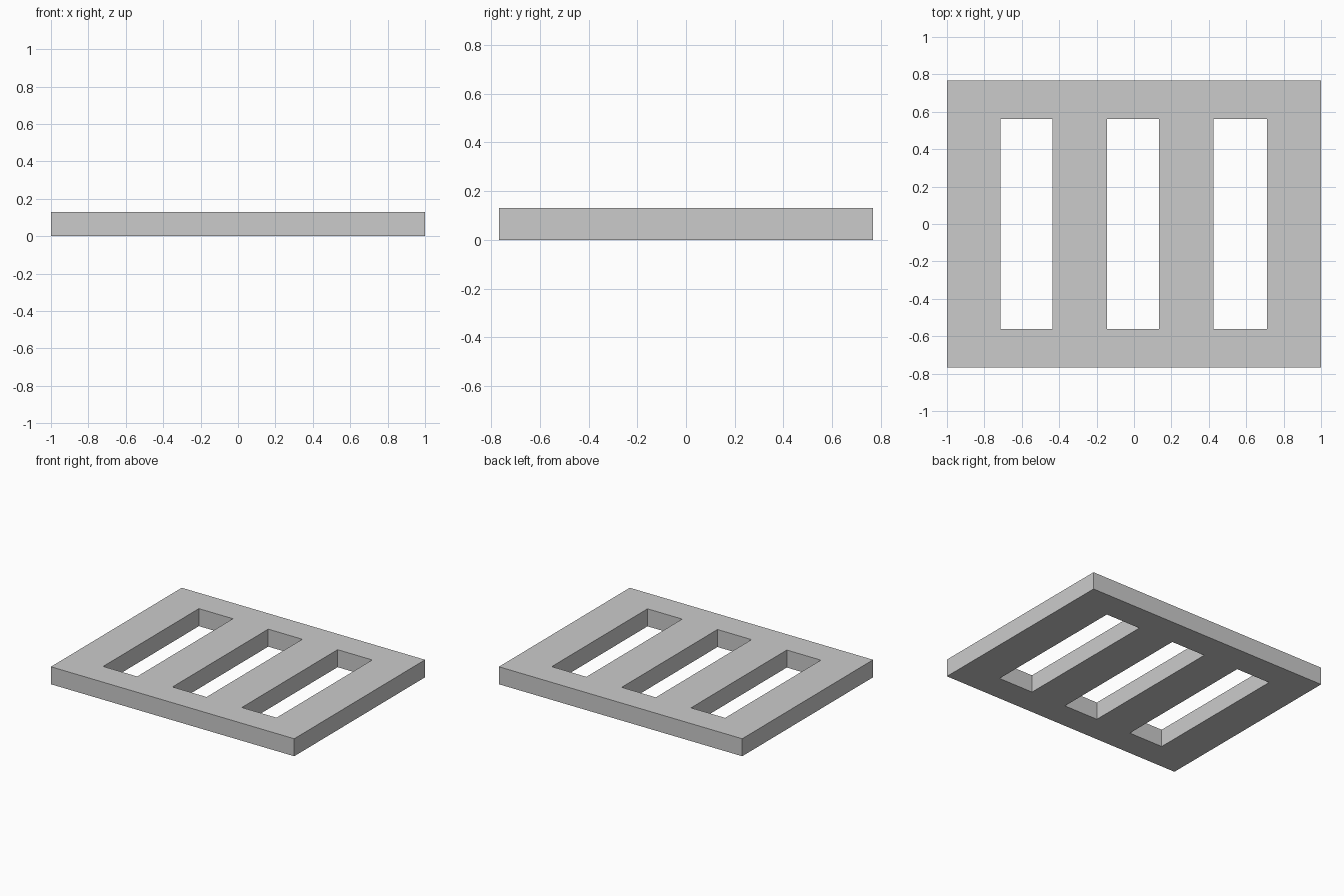
import bpy, bmesh

if "Cube" in bpy.data.objects:
    bpy.data.objects.remove(bpy.data.objects["Cube"])

# Grid lines of the slotted plate
XS = [-1.0, -0.715, -0.435, -0.145, 0.135, 0.425, 0.71, 1.0]
YS = [-0.768, -0.562, 0.562, 0.768]
THICKNESS = 0.13

# Flat frame: fill every cell except the three slots
bm = bmesh.new()
grid = [[bm.verts.new((x, y, 0)) for y in YS] for x in XS]
for i in range(len(XS) - 1):
    for j in range(len(YS) - 1):
        is_slot = i % 2 == 1 and j == 1
        if not is_slot:
            bm.faces.new((grid[i][j], grid[i + 1][j],
                          grid[i + 1][j + 1], grid[i][j + 1]))

# Raise the frame into a solid plate
geom = bmesh.ops.extrude_face_region(bm, geom=bm.faces[:], use_keep_orig=True)["geom"]
top = [v for v in geom if isinstance(v, bmesh.types.BMVert)]
bmesh.ops.translate(bm, verts=top, vec=(0, 0, THICKNESS))
bmesh.ops.recalc_face_normals(bm, faces=bm.faces[:])

mesh = bpy.data.meshes.new("slotted_plate")
bm.to_mesh(mesh)
bm.free()
plate = bpy.data.objects.new("slotted_plate", mesh)
bpy.context.collection.objects.link(plate)
